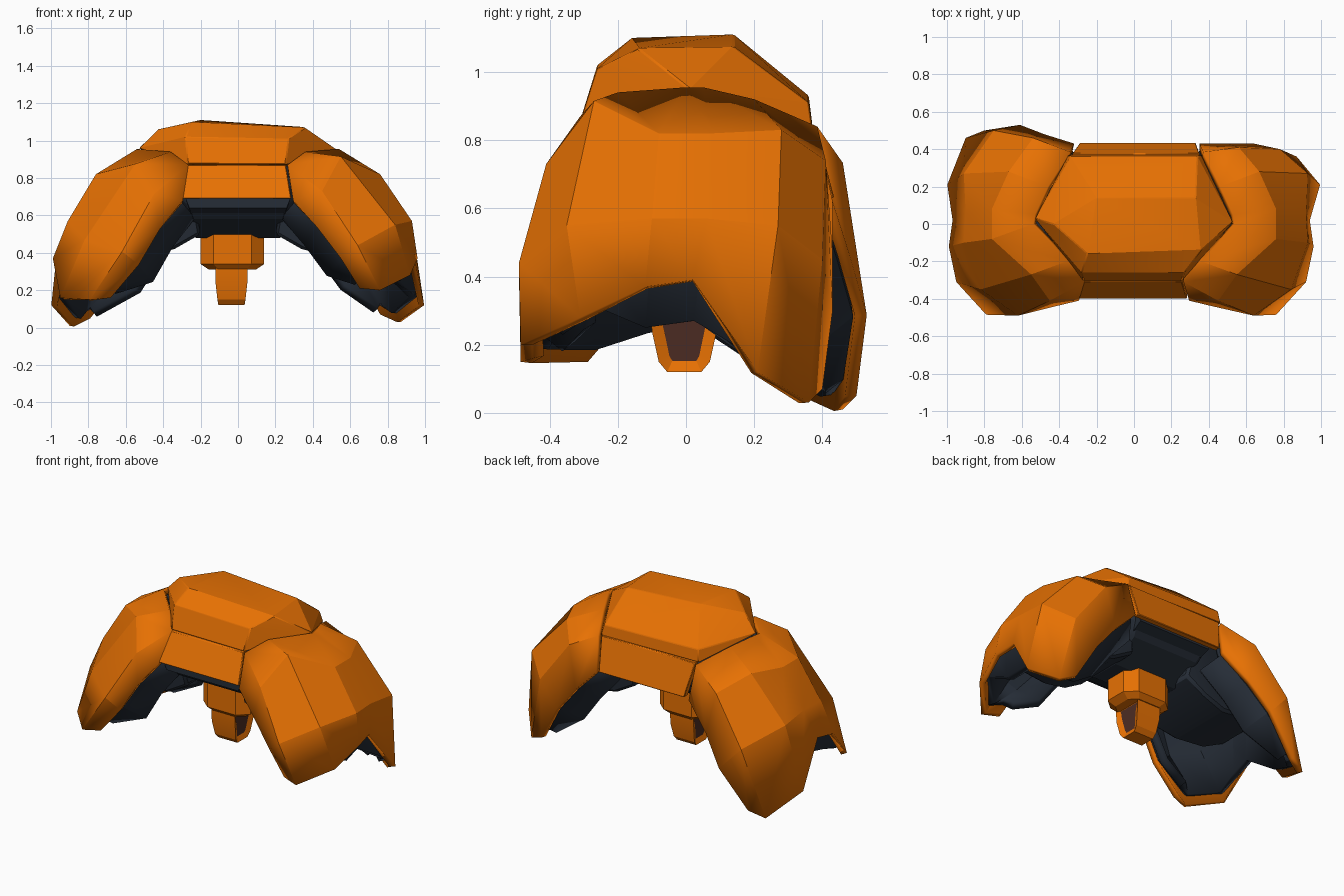
import bpy, bmesh
from mathutils import Vector

if "Cube" in bpy.data.objects:
    bpy.data.objects.remove(bpy.data.objects["Cube"])


def material(name, rgb):
    m = bpy.data.materials.new(name)
    m.diffuse_color = (*rgb, 1)
    m.use_nodes = True
    m.node_tree.nodes["Principled BSDF"].inputs["Base Color"].default_value = m.diffuse_color
    return m


ORANGE = material("orange", (0.80, 0.165, 0.001))
DARK = material("dark slate", (0.019, 0.026, 0.038))
BROWN = material("dark brown", (0.075, 0.026, 0.017))


def finish(name, bm, *mats, thick=0.0, bevel=0.0):
    me = bpy.data.meshes.new(name)
    bm.to_mesh(me)
    bm.free()
    ob = bpy.data.objects.new(name, me)
    bpy.context.collection.objects.link(ob)
    for m in mats:
        me.materials.append(m)
    if thick:
        s = ob.modifiers.new("thickness", 'SOLIDIFY')
        s.thickness, s.offset = thick, -1
    if bevel:
        b = ob.modifiers.new("edge", 'BEVEL')
        b.width, b.segments, b.limit_method = bevel, 1, 'ANGLE'
    bpy.ops.object.select_all(action='DESELECT')
    ob.select_set(True)
    bpy.context.view_layer.objects.active = ob
    bpy.ops.object.shade_smooth_by_angle(angle=0.3)
    return ob


def hull(points):
    bm = bmesh.new()
    for p in points:
        bm.verts.new(p)
    res = bmesh.ops.convex_hull(bm, input=bm.verts[:])
    bmesh.ops.delete(bm, geom=list({v for v in res["geom_interior"] if isinstance(v, bmesh.types.BMVert)}), context='VERTS')
    bmesh.ops.dissolve_limit(bm, angle_limit=0.03, verts=bm.verts[:], edges=bm.edges[:])
    bmesh.ops.recalc_face_normals(bm, faces=bm.faces[:])
    return bm


def loft(rings, centre):
    # grid surface through the rings, normals pointing away from centre
    bm = bmesh.new()
    vs = [[bm.verts.new(p) for p in r] for r in rings]
    for a, b in zip(vs, vs[1:]):
        for i in range(len(a) - 1):
            bm.faces.new((a[i], b[i], b[i + 1], a[i + 1]))
    bm.normal_update()
    if sum(f.normal.dot(f.calc_center_median() - centre) for f in bm.faces) < 0:
        bmesh.ops.reverse_faces(bm, faces=bm.faces[:])
    bm.normal_update()
    return bm


# side shell rings from the top seam down to the rim, each front to back
SEAM = [(.295, -.41, .68), (.265, -.31, .87), (.36, -.20, .94), (.54, 0, .955),
        (.53, .05, .955), (.46, .20, .92), (.37, .385, .84), (.35, .43, .62)]
SHOULDER = [(.42, -.44, .54), (.45, -.41, .73), (.55, -.27, .915), (.76, -.08, .82),
            (.76, .08, .82), (.67, .28, .83), (.56, .41, .74), (.50, .43, .47)]
FLANK = [(.55, -.46, .37), (.64, -.49, .44), (.84, -.35, .55), (.93, -.10, .57),
         (.92, .06, .57), (.93, .27, .55), (.78, .40, .45), (.64, .43, .30)]
RIM = [(.65, -.45, .21), (.76, -.485, .20), (.92, -.31, .28), (.96, -.12, .37),
       (.94, .02, .39), (.995, .21, .12), (.87, .36, .03), (.77, .40, .07)]
RINGS = [SEAM, SHOULDER, FLANK, RIM]


def side_rings(side):
    # the left shell has a deeper rear toe and a lower front toe
    out = []
    for k, ring in enumerate(RINGS):
        t = k / 3
        row = []
        for i, (x, y, z) in enumerate(ring):
            if side < 0:
                x = min(x + (0, 0, -.02, .03)[k], .998)
                if y > .3:
                    x -= .03 * (1 - t)
                    y += .10 * min(t * 1.5, 1)
                    z -= .02 * t
                elif y < -.2:
                    z -= (.12 if i == 2 else .05) * t
            row.append(Vector((side * x, y, max(z, .004))))
        out.append(row)
    return out


for side, label in ((1, "right"), (-1, "left")):
    rings = side_rings(side)
    centre = Vector((side * .4, 0, .3))
    finish(label + "_shell", loft(rings, centre), ORANGE, thick=0.035)

    # dark lining: the same surface sunk inward, with inner flaps and a filled notch
    wide = []
    for k, r in enumerate(rings):
        row = [p.copy() for p in r]
        if k == 3:
            for i in (3, 4):
                row[i].z -= .12
                row[i].x -= side * .05
            for i in (0, 1, 2, 5, 6, 7):
                row[i].z += .05
        wide.append(row)
    bm = loft(wide, centre)
    normals = {v: v.normal.copy() for v in bm.verts}
    for v, n in normals.items():
        v.co -= n * .04
    bm.verts.ensure_lookup_table()
    cols = len(SEAM)
    inner = []
    for k in range(4):
        row = [bm.verts[k * cols + i].co.copy() for i in range(cols)]
        step = (1, 1.1, 1.2, .5)[k]
        front = row[0] + Vector((-side * .07, .10, -.08)) * step
        back = row[-1] + Vector((-side * .07, -.10, -.08)) * step
        front.z, back.z = max(front.z, .04), max(back.z, .04)
        inner.append([front] + row + [back])
    bm.free()
    finish(label + "_lining", loft(inner, centre), DARK, thick=0.05)

    # padded blocks inside the lining
    finish(label + "_inner_pad", hull(
        [(side * x, y * s, z) for s in (-1, 1) for x, y, z in
         ((.20, .24, .50), (.34, .24, .42), (.50, .22, .38), (.70, .22, .40),
          (.82, .16, .44), (.72, .18, .70), (.48, .22, .82), (.25, .28, .78))]), DARK, bevel=.015)

# dark core under the crown
finish("core", hull([(x * s, y * t, z) for s in (-1, 1) for t in (-1, 1) for x, y, z in
       ((.48, .02, .90), (.27, .33, .80), (.27, .35, .66), (.25, .28, .58), (.13, .12, .49), (.24, .10, .48))]),
       DARK, bevel=.015)

# lip under the front and back plates
for s, label in ((-1, "front"), (1, "back")):
    finish(label + "_lip", hull([(x * a, y * s, z) for a in (-1, 1) for x, y, z in
           ((.28, .37, .69), (.26, .37, .64), (.25, .28, .60), (.27, .28, .72))]), DARK)

# crown plate
finish("crown_plate", hull([
    (-.53, .03, .96), (-.35, .37, .85), (.36, .37, .84), (.53, .01, .95), (.255, -.305, .872), (-.27, -.305, .875),
    (-.43, .0, 1.06), (-.25, -.16, 1.10), (.36, -.14, 1.07), (-.20, .14, 1.11), (.33, .14, 1.075),
    (-.28, -.26, 1.02), (.27, -.26, 1.01), (-.34, .36, .93), (.34, .36, .91)]), ORANGE, bevel=.005)

# front and back plates
for label, s, top, bottom in (("front", -1, (-.27, .255, .308, .870), (-.31, .285, .40, .69)),
                              ("back", 1, (-.33, .35, .378, .845), (-.29, .33, .435, .63))):
    pts = []
    for x0, x1, y, z in (top, bottom):
        for x in (x0, x1):
            pts += [(x, s * y, z), (x, s * (y - .04), z)]
    finish(label + "_plate", hull(pts), ORANGE, bevel=.004)

# hanging post: collar block
collar = []
for hx, hy, z in ((.17, .13, .50), (.17, .13, .34), (.125, .10, .31)):
    for sx in (-1, 1):
        for sy in (-1, 1):
            collar += [(-.03 + sx * hx, sy * hy * .55, z), (-.03 + sx * hx * .6, sy * hy, z)]
finish("post_collar", hull(collar), ORANGE)

# hanging post: tapered tip with recessed side panels
bm = hull([(-.035 + sx * hx, sy * hy - .005, z) for sx in (-1, 1) for sy in (-1, 1)
           for hx, hy, z in ((.085, .10, .33), (.085, .095, .24), (.075, .075, .15), (.07, .05, .12))])
for s in (1, -1):
    bmesh.ops.dissolve_faces(bm, faces=[f for f in bm.faces if f.normal.x * s > .8])
panels = [f for f in bm.faces if abs(f.normal.x) > .8]
bmesh.ops.inset_individual(bm, faces=panels, thickness=.035, depth=-.015)
for f in panels:
    f.material_index = 1
finish("post_tip", bm, ORANGE, BROWN)
